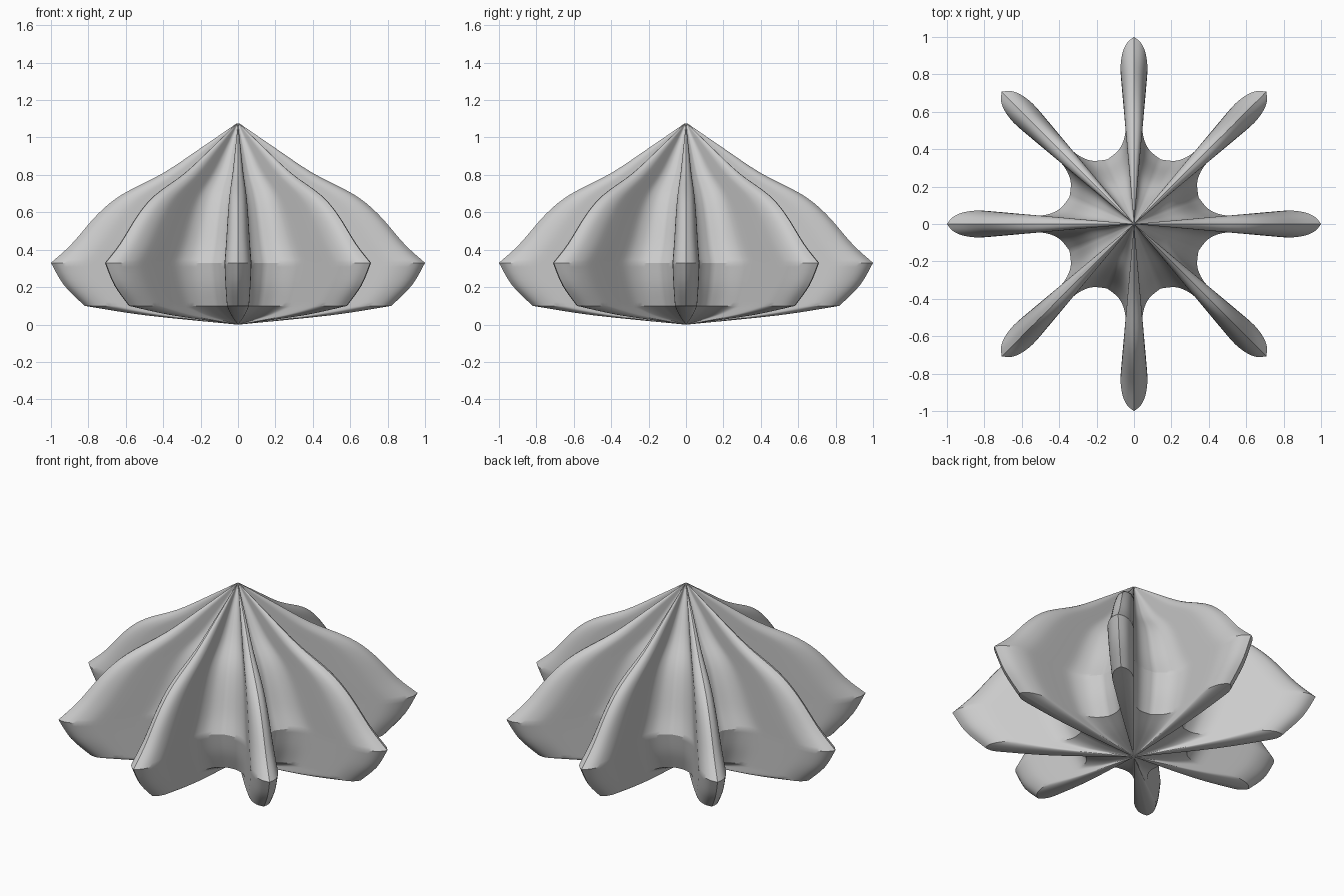
import bpy, math

old = bpy.data.objects.get("Cube")
if old:
    bpy.data.objects.remove(old, do_unlink=True)

RIBS = 8


def smooth_path(points, steps):
    """Catmull-Rom curve through a few 2D points."""
    pts = [points[0]] + points + [points[-1]]
    path = []
    for a, b, c, d in zip(pts, pts[1:], pts[2:], pts[3:]):
        for k in range(steps):
            t = k / steps
            path.append(tuple(
                q + t / 2 * (r - p + t * (2 * p - 5 * q + 4 * r - s + t * (3 * (q - r) + s - p)))
                for p, q, r, s in zip(a, b, c, d)))
    return path + [points[-1]]


# Half of one rib, from the ridge to the valley: (distance out, sideways offset)
half_rib = smooth_path([(1, 0), (.97, .036), (.92, .06), (.84, .072), (.74, .066), (.6, .052),
                        (.5, .045), (.43, .062), (.385, .092), (.345, .143)], 3)

# Radius and height, bottom to top, with crisp corners between the three runs
underside = smooth_path([(.008, 0), (.5, .05), (.82, .1)], 4)
wall = smooth_path([(.82, .1), (.93, .21), (1, .33)], 4)
crown = smooth_path([(1, .33), (.89, .43), (.75, .59), (.62, .695), (.4, .81),
                     (.2, .943), (.008, 1.075)], 4)
profile = underside[:-1] + wall[:-1] + crown

# Star outline: each half rib mirrored and turned round the axis
rib = [(x, -y) for x, y in half_rib[:0:-1]] + half_rib[:-1]
outline = []
for i in range(RIBS):
    a = math.tau * i / RIBS
    outline += [(x * math.cos(a) - y * math.sin(a), x * math.sin(a) + y * math.cos(a))
                for x, y in rib]

# Scale the star along the profile and skin the rings
n = len(outline)
verts = [(x * r, y * r, z) for r, z in profile for x, y in outline]
faces = [(j * n + i, j * n + (i + 1) % n, (j + 1) * n + (i + 1) % n, (j + 1) * n + i)
         for j in range(len(profile) - 1) for i in range(n)]
faces.append(tuple(reversed(range(n))))
faces.append(tuple(range(len(verts) - n, len(verts))))

mesh = bpy.data.meshes.new("ribbed_dollop")
mesh.from_pydata(verts, [], faces)
dollop = bpy.data.objects.new("ribbed_dollop", mesh)
bpy.context.collection.objects.link(dollop)

# Plain grey
grey = bpy.data.materials.new("light_grey")
grey.use_nodes = True
colour = (.6, .6, .6, 1)
grey.diffuse_color = colour
grey.node_tree.nodes["Principled BSDF"].inputs["Base Color"].default_value = colour
mesh.materials.append(grey)

bpy.ops.object.select_all(action='DESELECT')
dollop.select_set(True)
bpy.context.view_layer.objects.active = dollop
bpy.ops.object.shade_smooth_by_angle(angle=math.radians(30))
